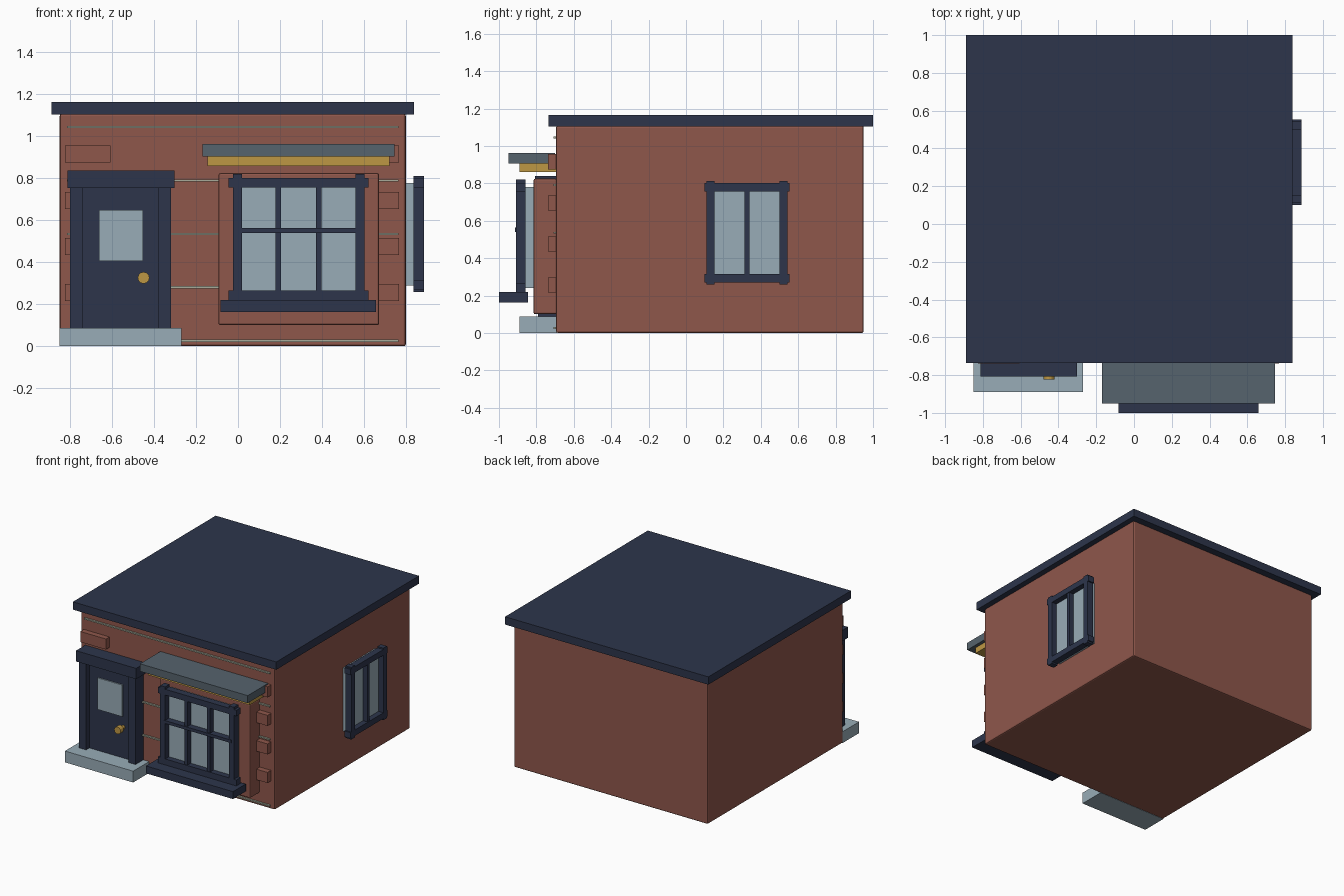
import bpy, math

if "Cube" in bpy.data.objects:
    bpy.data.objects.remove(bpy.data.objects["Cube"])


def material(name, r, g, b):
    lin = [((c / 255 + 0.055) / 1.055) ** 2.4 for c in (r, g, b)]
    m = bpy.data.materials.new(name)
    m.diffuse_color = (*lin, 1)
    m.use_nodes = True
    m.node_tree.nodes["Principled BSDF"].inputs["Base Color"].default_value = m.diffuse_color
    return m


BRICK = material("brick red", 143, 87, 75)
NAVY = material("navy paint", 45, 53, 75)
GLASS = material("pale blue grey", 152, 172, 183)
SLATE = material("slate grey", 86, 99, 109)
GOLD = material("brass gold", 190, 151, 68)
MORTAR = material("pale mortar", 168, 172, 155)


def box(name, mat, x, y, z, bevel=0):
    """Box from (min, max) ranges along each axis."""
    bpy.ops.mesh.primitive_cube_add(size=1, location=[sum(r) / 2 for r in (x, y, z)])
    ob = bpy.context.object
    ob.name = name
    ob.scale = [r[1] - r[0] for r in (x, y, z)]
    bpy.ops.object.transform_apply(location=False, rotation=False, scale=True)
    ob.data.materials.append(mat)
    if bevel:
        mod = ob.modifiers.new("soft edge", 'BEVEL')
        mod.width = bevel
        mod.segments = 2
    return ob


def disc(name, mat, x, z, radius, y0, y1):
    """Round part pointing to the front."""
    bpy.ops.mesh.primitive_cylinder_add(vertices=12, radius=radius, depth=y1 - y0,
                                        location=(x, (y0 + y1) / 2, z),
                                        rotation=(math.pi / 2, 0, 0))
    ob = bpy.context.object
    ob.name = name
    ob.data.materials.append(mat)


# Main walls and flat roof
box("brick_walls", BRICK, (-0.85, 0.80), (-0.695, 0.95), (0, 1.107), 0.01)
box("flat_roof", NAVY, (-0.89, 0.84), (-0.735, 1.0), (1.105, 1.165))

# Mortar courses on the facade
for i in range(5):
    z = 0.026 + 0.2548 * i
    box(f"mortar_course_{i}", MORTAR, (-0.815, 0.765), (-0.709, -0.69), (z - 0.005, z + 0.005))

# Raised corner bricks
for i in range(4):
    z = 0.216 + 0.2195 * i
    for side, x in (("left", (-0.825, -0.607)), ("right", (0.55, 0.768))):
        box(f"corner_brick_{side}_{i}", BRICK, x, (-0.738, -0.69), (z, z + 0.081))

# Door with frame, step and knob
box("door_step", GLASS, (-0.85, -0.27), (-0.889, -0.69), (0, 0.087))
box("door_panel", NAVY, (-0.745, -0.373), (-0.75, -0.69), (0.087, 0.76))
for side, x in (("left", (-0.80, -0.74)), ("right", (-0.378, -0.319))):
    box(f"door_post_{side}", NAVY, x, (-0.79, -0.69), (0.087, 0.757))
box("door_lintel", NAVY, (-0.813, -0.302), (-0.808, -0.69), (0.755, 0.838))
box("door_window", GLASS, (-0.663, -0.454), (-0.759, -0.75), (0.407, 0.65))
disc("door_knob_stem", GOLD, -0.45, 0.326, 0.014, -0.80, -0.745)
disc("door_knob", GOLD, -0.45, 0.326, 0.028, -0.823, -0.785)

# Front window on its raised brick bay
box("window_bay", BRICK, (-0.093, 0.673), (-0.815, -0.69), (0.10, 0.825), 0.01)
box("front_glass", GLASS, (0.0, 0.58), (-0.865, -0.81), (0.24, 0.78))
for side, x in (("left", (-0.025, 0.018)), ("right", (0.56, 0.603))):
    box(f"front_window_post_{side}", NAVY, x, (-0.91, -0.857), (0.21, 0.82))
for side, z in (("bottom", (0.218, 0.266)), ("top", (0.757, 0.802))):
    box(f"front_window_rail_{side}", NAVY, (-0.045, 0.623), (-0.91, -0.857), z)
for i, x in enumerate((0.191, 0.384)):
    box(f"front_window_bar_{i}", NAVY, (x - 0.013, x + 0.013), (-0.905, -0.857), (0.25, 0.77))
box("front_window_crossbar", NAVY, (0.0, 0.58), (-0.914, -0.857), (0.54, 0.563))
box("front_window_sill", NAVY, (-0.083, 0.658), (-1.0, -0.845), (0.163, 0.22))

# Canopy over the front window
box("canopy", SLATE, (-0.17, 0.747), (-0.949, -0.70), (0.905, 0.963))
box("canopy_trim", GOLD, (-0.145, 0.722), (-0.889, -0.69), (0.86, 0.906))

# Side window
box("side_glass", GLASS, (0.79, 0.845), (0.135, 0.52), (0.29, 0.778))
for side, y in (("front", (0.11, 0.153)), ("back", (0.50, 0.543))):
    box(f"side_window_post_{side}", NAVY, (0.836, 0.887), y, (0.258, 0.812))
for side, z in (("bottom", (0.27, 0.315)), ("top", (0.757, 0.802))):
    box(f"side_window_rail_{side}", NAVY, (0.836, 0.887), (0.10, 0.553), z)
box("side_window_bar", NAVY, (0.836, 0.882), (0.313, 0.339), (0.30, 0.77))
